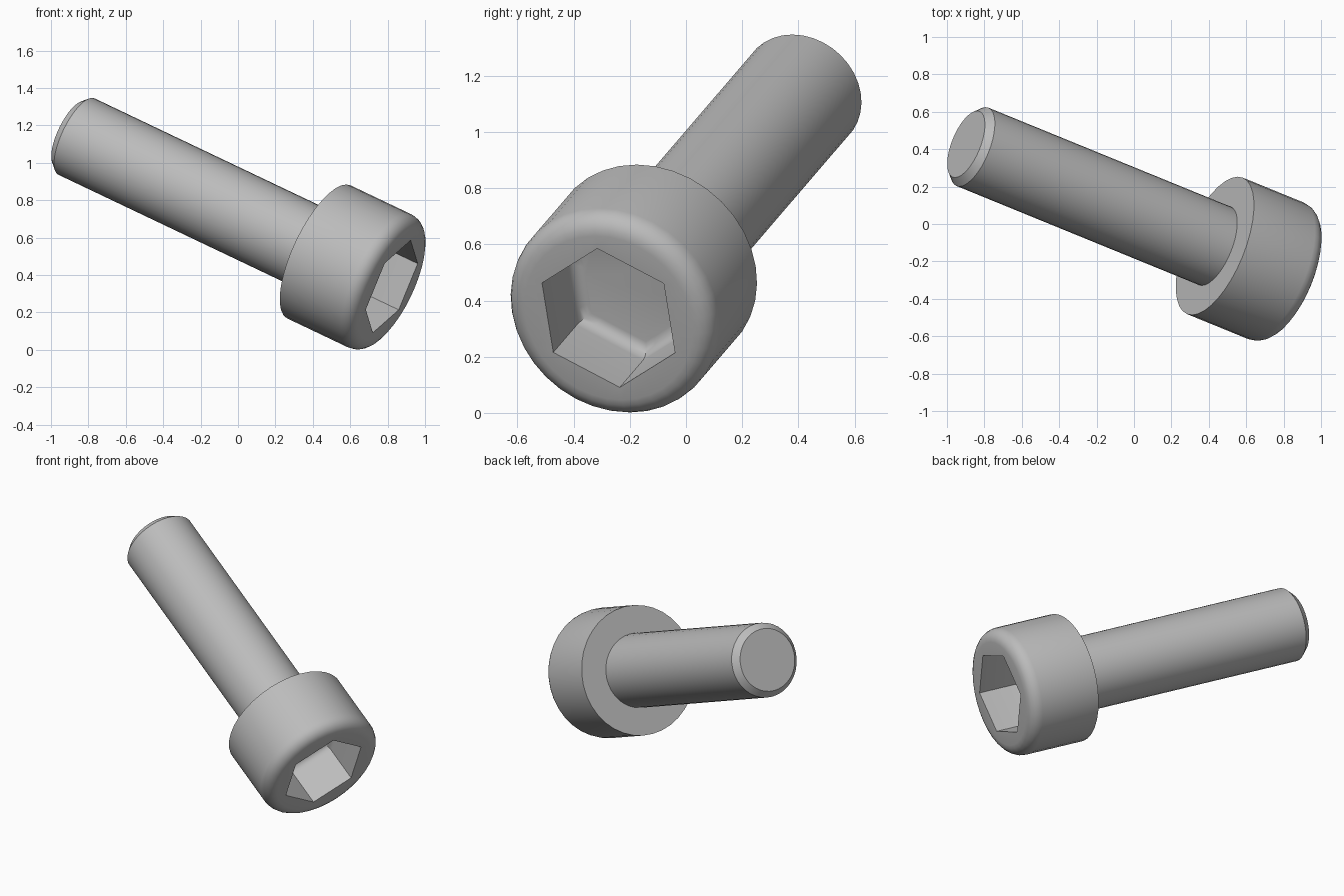
import bpy, bmesh
from math import sin, cos, pi
from mathutils import Vector, Matrix

cube = bpy.data.objects.get("Cube")
if cube:
    bpy.data.objects.remove(cube)

SEGMENTS = 36                     # six steps per side of the hex socket
HEAD_R, HEAD_H, FILLET = 0.394, 0.46, 0.075
SHANK_R, TIP_R, CHAMFER = 0.226, 0.19, 0.04
LENGTH = 2.03
HEX_R, HEX_DEPTH, HEX_FILLET = 0.27, 0.29, 0.05

# Local frame: z runs along the bolt out of the head, x points at a socket corner
axis = Vector((0.847, -0.346, -0.403)).normalized()
corner = Vector((0.101, -0.04, 0.2475))
corner = (corner - axis * corner.dot(axis)).normalized()
frame = Matrix((corner, axis.cross(corner), axis)).transposed().to_4x4()
frame.translation = (0.822, -0.276, 0.338)

steel = bpy.data.materials.new("grey_steel")
steel.use_nodes = True
colour = (0.5, 0.5, 0.5, 1)
steel.diffuse_color = colour
steel.node_tree.nodes["Principled BSDF"].inputs["Base Color"].default_value = colour


def ring(bm, radius, z, hexagon=False):
    verts = []
    for i in range(SEGMENTS):
        a = 2 * pi * i / SEGMENTS
        r = radius
        if hexagon:
            r *= cos(pi / 6) / cos(a % (pi / 3) - pi / 6)
        verts.append(bm.verts.new((r * cos(a), r * sin(a), z)))
    return verts


def build(name, profile):
    """Skin a run of (radius, z, hexagon) rings and cap the last one."""
    bm = bmesh.new()
    rings = [ring(bm, *p) for p in profile]
    for a, b in zip(rings, rings[1:]):
        for i in range(SEGMENTS):
            j = (i + 1) % SEGMENTS
            bm.faces.new((a[i], a[j], b[j], b[i]))
    bm.faces.new(rings[-1])
    mesh = bpy.data.meshes.new(name)
    if profile[-1][1] < profile[0][1]:
        bmesh.ops.reverse_faces(bm, faces=bm.faces)
        bm.faces.ensure_lookup_table()
    bm.transform(frame)
    bm.to_mesh(mesh)
    bm.free()
    mesh.materials.append(steel)
    obj = bpy.data.objects.new(name, mesh)
    bpy.context.collection.objects.link(obj)
    bpy.ops.object.select_all(action="DESELECT")
    obj.select_set(True)
    bpy.context.view_layer.objects.active = obj
    bpy.ops.object.shade_smooth_by_angle(angle=pi / 6)
    return obj


# Head: underside, wall, rounded rim, front face, hex socket with rounded floor
quarter = [i * pi / 10 for i in range(6)]
head = [(SHANK_R, -HEAD_H, False), (HEAD_R, -HEAD_H, False)]
head += [(HEAD_R - FILLET * (1 - cos(t)), -FILLET * (1 - sin(t)), False) for t in quarter]
head += [(HEX_R, 0, True)]
head += [(HEX_R - HEX_FILLET * (1 - cos(t)),
          -HEX_DEPTH + HEX_FILLET * (1 - sin(t)), True) for t in quarter]
build("socket_head", head)

# Shank with chamfered tip
build("shank", [(SHANK_R, -HEAD_H, False),
                (SHANK_R, CHAMFER - LENGTH, False),
                (TIP_R, -LENGTH, False)])
